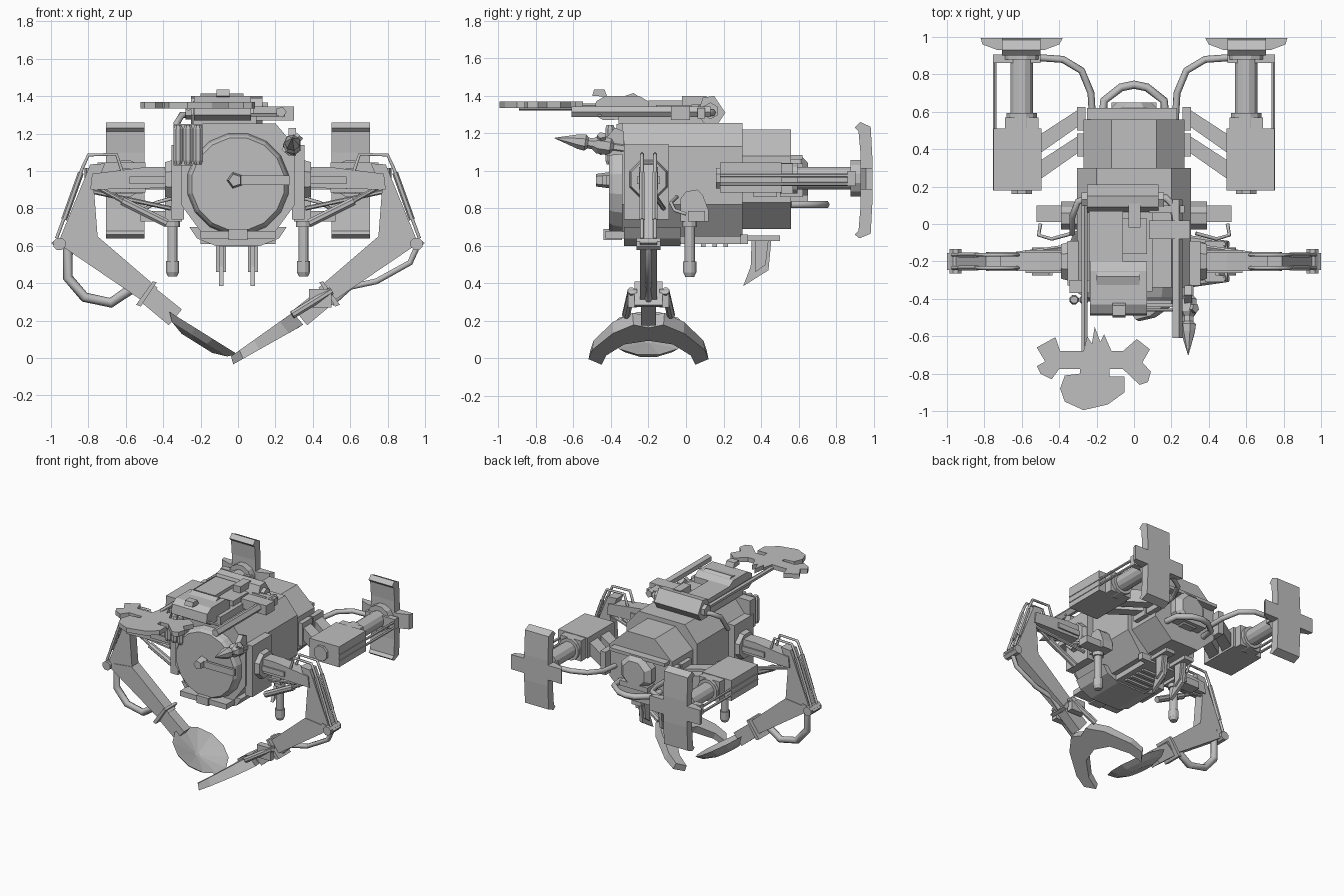
import bpy, bmesh, math
from mathutils import Vector

grey = bpy.data.materials.new("hull grey")
grey.diffuse_color = (0.52, 0.52, 0.52, 1)


def finish(name, bm):
    bmesh.ops.recalc_face_normals(bm, faces=bm.faces)
    me = bpy.data.meshes.new(name)
    bm.to_mesh(me)
    bm.free()
    me.materials.append(grey)
    ob = bpy.data.objects.new(name, me)
    bpy.context.collection.objects.link(ob)
    return ob


def prism(name, pts, axis, lo, hi, inset=0.0):
    """Outline extruded along an axis; inset shrinks the far end towards its centre."""
    bm = bmesh.new()
    put = {'x': lambda a, b, c: (c, a, b), 'y': lambda a, b, c: (a, c, b), 'z': lambda a, b, c: (a, b, c)}[axis]
    ca = sum(p[0] for p in pts) / len(pts)
    cb = sum(p[1] for p in pts) / len(pts)
    k = 1 - inset
    v0 = [bm.verts.new(put(a, b, lo)) for a, b in pts]
    v1 = [bm.verts.new(put(ca + (a - ca) * k, cb + (b - cb) * k, hi)) for a, b in pts]
    bm.faces.new(v0)
    bm.faces.new(v1)
    n = len(pts)
    for i in range(n):
        bm.faces.new((v0[i], v0[(i + 1) % n], v1[(i + 1) % n], v1[i]))
    return finish(name, bm)


def box(name, x0, x1, y0, y1, z0, z1, inset=0.0):
    return prism(name, [(x0, y0), (x1, y0), (x1, y1), (x0, y1)], 'z', z0, z1, inset)


def lathe(name, p, q, prof, n=12):
    """Rings of (fraction, radius) between two points."""
    p, q = Vector(p), Vector(q)
    rot = (q - p).to_track_quat('Z', 'Y')
    bm = bmesh.new()
    rings = [[bm.verts.new(p.lerp(q, t) + rot @ Vector((r * math.cos(a), r * math.sin(a), 0)))
              for a in [2 * math.pi * (i + .5) / n for i in range(n)]] for t, r in prof]
    for a, b in zip(rings, rings[1:]):
        for i in range(n):
            bm.faces.new((a[i], a[(i + 1) % n], b[(i + 1) % n], b[i]))
    bm.faces.new(rings[0])
    bm.faces.new(rings[-1])
    return finish(name, bm)


def rod(name, p, q, r, n=10, r2=None):
    return lathe(name, p, q, [(0, r), (1, r if r2 is None else r2)], n)


def tube(name, pts, r):
    cu = bpy.data.curves.new(name, 'CURVE')
    cu.dimensions, cu.bevel_depth, cu.bevel_resolution, cu.use_fill_caps = '3D', r, 1, True
    sp = cu.splines.new('POLY')
    sp.points.add(len(pts) - 1)
    for s, p in zip(sp.points, pts):
        s.co = (*p, 1)
    ob = bpy.data.objects.new(name, cu)
    bpy.context.collection.objects.link(ob)
    bpy.context.view_layer.objects.active = ob
    ob.select_set(True)
    bpy.ops.object.convert(target='MESH')
    ob.select_set(False)
    ob.data.materials.clear()
    ob.data.materials.append(grey)


def sym(half):
    return half + [(-a, b) for a, b in reversed(half)]


# Hull, rear hull, tail cap and tail bumper
prism("hull", sym([(.2, 1.255), (.305, 1.13), (.305, .82), (.18, .65)]), 'y', -.34, .3)
prism("rear_hull", sym([(.12, 1.22), (.27, 1.08), (.27, .83), (.12, .69)]), 'y', .3, .56)
box("rear_roof", -.25, .23, .3, .62, 1.06, 1.085)
lathe("tail_cap", (0, .56, .95), (0, .65, .95), [(0, .14), (.6, .14), (1, .1)], 8)
tube("tail_bumper", [(-.17, .56, .82), (-.16, .66, .82), (-.07, .73, .82), (0, .745, .82),
                     (.07, .73, .82), (.16, .66, .82), (.17, .56, .82)], .022)
box("tail_step", -.12, .12, .56, .65, .83, .87)

# Front hatch
lathe("hatch", (0, -.34, .93), (0, -.41, .93), [(0, .275), (.7, .265), (1, .25)], 16)
lathe("hatch_knob", (-.015, -.41, .95), (-.015, -.48, .95), [(0, .045), (1, .035)], 5)
box("hatch_handle", -.01, .275, -.445, -.425, .925, .975)
box("hatch_hinge", -.05, .05, -.44, -.34, .63, .69)

# Belly pan, keel plates and landing blades
prism("belly_pan", sym([(.26, .7), (.22, .64), (.12, .6)]), 'y', -.33, -.03)
box("belly_front", -.2, .2, -.43, -.3, .64, .68)
box("keel_plate", -.14, .14, -.05, .3, .61, .655)
for i in range(4):
    box("belly_slat", -.1, .1, .02 + i * .06, .045 + i * .06, .595, .61)
for x in (-.09, .08):
    box("blade_mount", x - .04, x + .04, .31, .5, .625, .655)
    prism("belly_blade", [(.35, .63), (.455, .63), (.44, .47), (.305, .385), (.345, .49)], 'x', x - .012, x + .012)
    prism("blade_cheek", [(.37, .63), (.44, .63), (.425, .5), (.37, .46)], 'x', x - .027, x + .027)
box("tail_rail", -.2, .2, .29, .33, .61, .66)

# Parts on both sides
for s in (-1, 1):
    def m(*pts):
        return [(s * p[0], *p[1:]) for p in pts]
    # shoulder
    box("shoulder_plate", s * .29, s * .355, -.33, -.09, .74, 1.14)
    lathe("shoulder_ring", *m((.355, -.2, .955), (.39, -.2, .955)), [(0, .11), (1, .1)], 8)
    # upper arm, elbow drop
    prism("upper_arm", m((.37, 1.02), (.5, 1.02), (.78, .985), (.79, .9), (.37, .91)), 'y', -.25, -.15)
    box("upper_arm_band", s * .39, s * .58, -.262, -.138, .93, .97)
    prism("arm_drop", m((.71, 1.04), (.79, 1.035), (.96, .62), (.93, .595), (.75, .64), (.77, .9)), 'y', -.24, -.16)
    rod("elbow_pin", *m((.955, -.265, .61), (.955, -.135, .61)), .035, 8)
    prism("elbow_tip", m((.9, .65), (.975, .63), (1, .615), (.97, .59), (.9, .59)), 'y', -.245, -.155)
    for y in (-.235, -.165):
        tube("arm_hose", m((.62, y, 1.0), (.65, y, 1.09), (.8, y, 1.085), (.83, y, 1.02), (.97, y, .64)), .01)
        lathe("hose_sleeve", *m((.84, y, .99), (.93, y, .74)), [(0, .016), (1, .016)], 6)
    rod("arm_piston", *m((.38, -.2, .72), (.62, -.2, .84)), .024, 8)
    rod("arm_piston_rod", *m((.6, -.2, .83), (.78, -.2, .93)), .013, 8)
    rod("arm_brace", *m((.36, -.12, .8), (.78, -.18, .89)), .012, 6)
    # hanging lamp with bracket
    lathe("side_lamp", *m((.35, .02, .73), (.35, .02, .435)),
          [(0, .04), (.1, .04), (.1, .028), (.72, .028), (.72, .036), (.92, .036), (1, .025)], 12)
    prism("lamp_bracket", [(-.03, .73), (.12, .73), (.12, .79), (.09, .87), (.06, .9), (.0, .89), (-.03, .85)],
          'x', s * .3, s * .39)
    box("lamp_side_mount", s * .38, s * .52, .01, .1, .73, .785)
    tube("lamp_wire", m((.5, .0, .77), (.51, -.06, .79), (.44, -.08, .83), (.33, -.05, .86)), .01)
    # thruster pod
    X = s * .6
    box("thruster_box", s * .495, s * .75, .18, .51, .885, 1.045)
    rod("thruster_nose", (X, .16, .96), (X, .18, .96), .06, 8)
    lathe("thruster_shaft", (X, .5, .96), (X, .93, .96),
          [(0, .085), (.22, .085), (.22, .062), (.88, .062), (.88, .1), (1, .1)], 12)
    box("shaft_collar", s * .51, s * .69, .51, .57, .88, 1.04)
    for z in (.93, .975):
        rod("thruster_rod", *m((.745, .18, z), (.745, .9, z)), .01, 6)
    box("rod_bar", s * .5, s * .755, .86, .905, .92, 1.0)
    # cross fin with bent tips
    prism("fin_vertical", [(.93, .8), (.92, .68), (.9, .66), (.925, .64), (.985, .665), (.995, .85), (.995, 1.05),
                           (.985, 1.235), (.93, 1.26), (.9, 1.23), (.92, 1.21), (.93, 1.1)], 'x', s * .5, s * .705)
    prism("fin_horizontal", m((.38, .995), (.82, .995), (.81, .96), (.73, .93), (.48, .93), (.4, .96)), 'z', .9, 1.015)
    # outriggers and power cable
    for y in (.58, .44):
        prism("outrigger", m((.3, y + .03), (.3, y - .06), (.5, y - .2), (.5, y - .1)), 'z', .9, 1.0)
        box("outrigger_mount", s * .26, s * .305, y - .08, y + .045, .86, 1.04)
    tube("power_cable", m((.52, .89, .96), (.38, .88, .96), (.28, .82, .95), (.23, .7, .93), (.22, .54, .92)), .019)
    # forearm
    prism("forearm", m((.93, .63), (.75, .65), (.43, .375), (.51, .305), (.93, .59)), 'y', -.245, -.155)
    prism("wrist_collar", m((.435, .405), (.455, .41), (.545, .285), (.52, .275)), 'y', -.275, -.125)
    prism("wrist", m((.45, .38), (.3, .26), (.37, .175), (.52, .3)), 'y', -.24, -.16)

# Left handle loop and scoop dish
tube("forearm_loop", [(-.91, -.2, .6), (-.91, -.2, .43), (-.82, -.2, .325), (-.68, -.2, .295), (-.57, -.2, .37)], .027)
c, nrm = Vector((-.19, -.2, .125)), Vector((.53, 0, .85))
bowl = lathe("scoop_dish", c - nrm * .055, c + nrm * .01,
             [(0, .1), (.4, .18), (1, .222), (.95, .205), (.25, .02)], 12)

# Right claw: curved jaws lying along the forearm direction, built flat then turned
jaw = [(0, .2), (.08, .17), (.19, .26), (.3, .44), (.32, .54), (.25, .6), (.225, .5), (.13, .38), (0, .34)]
d, n = Vector((-.845, 0, -.535)), Vector((-.535, 0, .845))
for s in (-1, 1):
    claw = prism("claw_jaw", [(s * a, b) for a, b in jaw], 'z', -.035, .035, .06)
    for v in claw.data.vertices:
        u, t, h = v.co
        h *= max(.2, 1.2 - 1.5 * max(0, t - .2))
        v.co = Vector((.47, -.2 + u, .305)) + d * t + n * h
    rod("claw_piston", (.5, -.2 + s * .09, .36), (.29, -.2 + s * .12, .23), .022, 8)
    box("claw_knuckle", .38, .5, -.2 + s * .06, -.2 + s * .11, .27, .37)
tube("claw_hose", [(.96, -.2, .6), (.92, -.2, .51), (.74, -.2, .41), (.6, -.2, .38), (.5, -.2, .29)], .018)

# Roof rack
box("roof_base", -.24, .1, -.36, .15, 1.25, 1.31)
box("roof_plate", -.24, -.06, -.2, .07, 1.31, 1.375)
box("roof_pad", -.06, .07, -.16, .03, 1.31, 1.35)
box("roof_box", -.03, .035, -.02, .11, 1.35, 1.4)
prism("roof_roller", [(.06, 1.3), (.09, 1.39), (.15, 1.4), (.21, 1.31), (.17, 1.25), (.1, 1.25)], 'x', -.25, .13)
rod("roller_end", (-.28, .13, 1.32), (.16, .13, 1.32), .045, 6)
prism("winch", [(-.49, 1.3), (-.48, 1.37), (-.43, 1.4), (-.25, 1.4), (-.2, 1.37), (-.2, 1.28), (-.44, 1.27)],
      'x', -.235, .07)
prism("winch_lug", [(-.5, 1.4), (-.49, 1.435), (-.435, 1.435), (-.42, 1.395)], 'x', -.115, -.045)
prism("winch_fin", [(-.34, 1.395), (-.28, 1.415), (-.22, 1.375)], 'x', -.2, .03)
rod("roof_rod", (.23, -.61, 1.315), (.23, .13, 1.315), .03, 5)
box("rod_clamp", .08, .3, -.08, .02, 1.27, 1.345)
box("rod_clamp_rear", .08, .27, .06, .1, 1.28, 1.335)
tube("roof_pipe", [(.1, .13, 1.31), (.17, .14, 1.31), (.21, .1, 1.31), (.22, .02, 1.31)], .02)
tube("left_roof_pipe", [(-.22, .15, 1.3), (-.3, .12, 1.3), (-.33, .04, 1.25), (-.33, -.05, 1.12)], .018)
rod("front_rail", (.05, -.46, 1.3), (.25, -.46, 1.3), .01, 6)

# Cutter head tool on its pole: flat outline with forked ends and teeth
rod("cutter_pole", (-.265, .1, 1.34), (-.265, -.89, 1.34), .018, 6)
head = [(-.27, -.68), (-.25, -.6), (-.225, -.64), (-.21, -.55), (-.18, -.63), (-.16, -.59), (-.12, -.68),
        (-.06, -.68), (.015, -.615), (.085, -.67), (.045, -.74), (.09, -.79), (.075, -.845), (.03, -.86),
        (-.06, -.775), (-.13, -.775), (-.13, -.815), (-.05, -.815), (-.05, -.9), (-.14, -.965), (-.27, -.995),
        (-.37, -.95), (-.395, -.88), (-.37, -.81), (-.29, -.8), (-.29, -.775), (-.4, -.775), (-.44, -.83),
        (-.5, -.8), (-.52, -.76), (-.475, -.735), (-.52, -.66), (-.42, -.605), (-.395, -.68)]
prism("cutter_head", head, 'z', 1.335, 1.37)

# Canister rack and drill at the front corners
box("canister_rack", -.345, -.19, -.37, -.3, 1.03, 1.25)
for i in range(3):
    lathe("canister", (-.32 + i * .053, -.405, 1.035), (-.32 + i * .053, -.405, 1.245),
          [(0, .02), (.1, .027), (.9, .027), (1, .02)], 8)
lathe("drill", (.29, -.33, 1.12), (.29, -.7, 1.175),
      [(0, .03), (.15, .03), (.2, .05), (.38, .05), (.45, .03), (.52, .03), (.56, .045), (.66, .04), (1, .002)], 7)
rod("drill_lug", (.25, -.45, 1.1), (.33, -.45, 1.19), .025, 5)
prism("drill_bracket", [(-.33, 1.09), (-.42, 1.08), (-.43, 1.17), (-.38, 1.23), (-.33, 1.21)], 'x', .27, .31)
